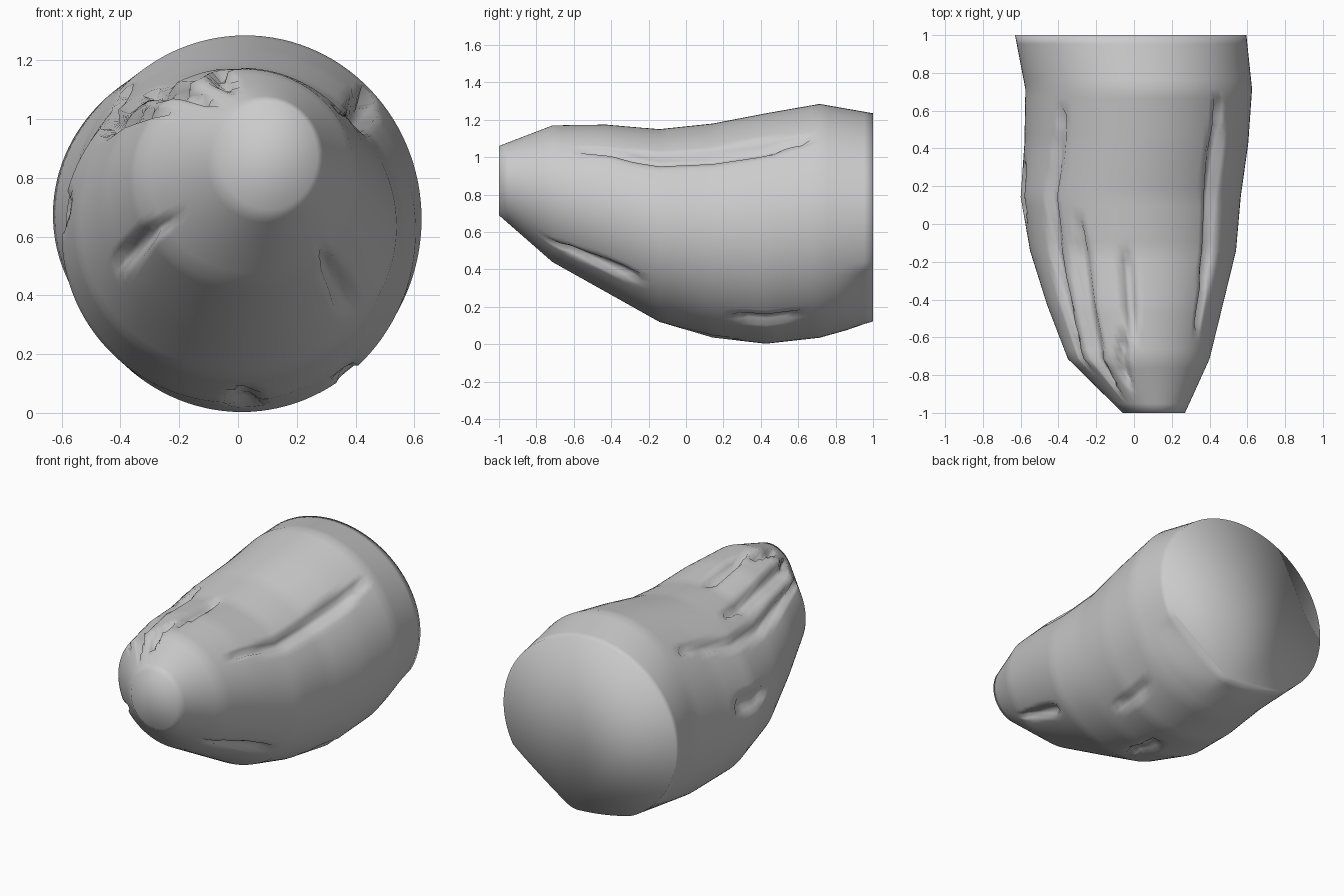
import bpy, bmesh, math

if "Cube" in bpy.data.objects:
    bpy.data.objects.remove(bpy.data.objects["Cube"])

COLS, SUB = 120, 6

# y step = 2/7: x min, x max, z min, z max of each cross-section
SECTIONS = [(-0.06, 0.27, 0.69, 1.06), (-0.35, 0.40, 0.44, 1.17),
            (-0.46, 0.47, 0.28, 1.175), (-0.55, 0.54, 0.12, 1.15),
            (-0.60, 0.565, 0.035, 1.18), (-0.58, 0.605, 0.003, 1.235),
            (-0.575, 0.625, 0.035, 1.285), (-0.63, 0.595, 0.115, 1.235)]

# dents: y start, y end, angle at start, angle at end, half width start, end, depth
DENTS = [(-0.57, 0.62, 41, 45, 2, 5, 0.05),        # long upper right groove
         (-0.88, 0.02, 128, 119, 8, 3, 0.05),      # upper left grooves
         (-0.72, 0.60, 144, 132, 5, 2, 0.04),
         (-0.58, -0.14, 93, 94, 4, 3, 0.05),       # top nicks
         (-0.86, -0.58, 110, 99, 5, 4, 0.05),
         (-0.72, -0.24, -46, -40, 3, 5, 0.04),     # lower right groove
         (0.25, 0.60, -52, -52, 3, 3, 0.03),       # underside nicks
         (-0.02, 0.28, -87, -86, 5, 5, 0.04),
         (0.84, 1.00, -52, -52, 24, 24, 0.05),     # flats at the rear rim
         (0.88, 1.00, -100, -100, 18, 18, 0.02),
         (0.02, 0.33, 173, 172, 6, 6, 0.04),       # left nicks
         (-0.80, -0.40, 212, 208, 4, 4, 0.04)]


def dent_depth(y, ang):
    best = 0.0
    for y0, y1, a0, a1, w0, w1, d in DENTS:
        if y0 <= y <= y1 + 1e-6:
            t = (y - y0) / (y1 - y0)
            off = abs((ang - (a0 + (a1 - a0) * t) + 180) % 360 - 180)
            # narrows to a point at both ends; rear flats deepen toward the rim
            rear = y1 == 1
            width = (w0 + (w1 - w0) * t) * (1 if rear else min(1, 4 * t, 5 * (1 - t))) + 1
            if off <= width:
                best = max(best, d * (1 - (off / width) ** 2) * (t if rear else 1))
    return best


# body lofted through the sections
bm = bmesh.new()
rings = []
rows = (len(SECTIONS) - 1) * SUB
for r in range(rows + 1):
    i = min(r // SUB, len(SECTIONS) - 2)
    t = r / SUB - i
    x0, x1, z0, z1 = [a + (b - a) * t for a, b in zip(SECTIONS[i], SECTIONS[i + 1])]
    y = -1 + 2 * r / rows
    ring = []
    for c in range(COLS):
        ang = 360 * c / COLS
        a = math.radians(ang)
        k = 1 - dent_depth(y, ang) / (0.5 * (x1 - x0))
        ring.append(bm.verts.new(((x0 + x1) / 2 + (x1 - x0) / 2 * k * math.cos(a), y,
                                  (z0 + z1) / 2 + (z1 - z0) / 2 * k * math.sin(a))))
    rings.append(ring)
for a, b in zip(rings, rings[1:]):
    for c in range(COLS):
        n = (c + 1) % COLS
        bm.faces.new((a[c], a[n], b[n], b[c]))

# flat end caps fanned from one rim point
for ring, deg in ((rings[0], 90), (rings[-1], 282)):
    start = deg * COLS // 360
    for k in range(1, COLS - 1):
        bm.faces.new((ring[start], ring[(start + k) % COLS], ring[(start + k + 1) % COLS]))

bmesh.ops.recalc_face_normals(bm, faces=bm.faces)
for f in bm.faces:
    f.smooth = True
mesh = bpy.data.meshes.new("dented_body")
bm.to_mesh(mesh)
bm.free()
body = bpy.data.objects.new("dented_body", mesh)
bpy.context.collection.objects.link(body)
